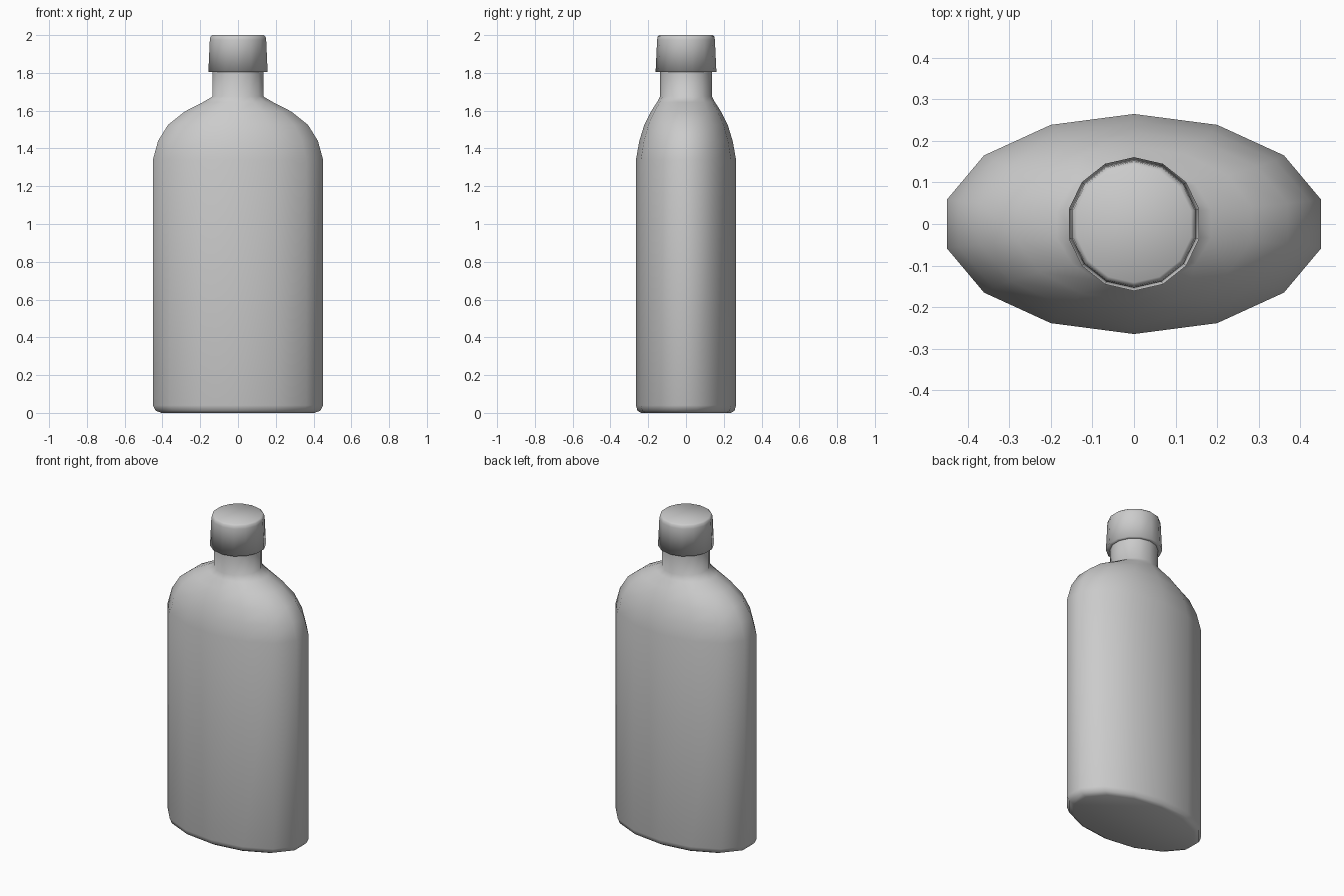
import bpy, bmesh, math

cube = bpy.data.objects.get("Cube")
if cube:
    bpy.data.objects.remove(cube, do_unlink=True)

SIDES = 14

grey = bpy.data.materials.new("plain grey")
grey.use_nodes = True
grey.diffuse_color = (0.6, 0.6, 0.6, 1)
grey.node_tree.nodes["Principled BSDF"].inputs["Base Color"].default_value = (0.6, 0.6, 0.6, 1)


def loft(name, profile, close_bottom=False, close_top=False):
    """Skin a stack of elliptical rings given as (x radius, y radius, height)."""
    bm = bmesh.new()
    rings = []
    for rx, ry, z in profile:
        ring = []
        for i in range(SIDES):
            a = math.pi / 2 + math.tau * i / SIDES
            ring.append(bm.verts.new((rx * math.cos(a), ry * math.sin(a), z)))
        rings.append(ring)
    for low, high in zip(rings, rings[1:]):
        for i in range(SIDES):
            j = (i + 1) % SIDES
            bm.faces.new((low[i], low[j], high[j], high[i]))
    if close_bottom:
        bm.faces.new(rings[0][::-1])
    if close_top:
        bm.faces.new(rings[-1])
    for face in bm.faces:
        face.smooth = True
    mesh = bpy.data.meshes.new(name)
    bm.to_mesh(mesh)
    bm.free()
    mesh.materials.append(grey)
    obj = bpy.data.objects.new(name, mesh)
    bpy.context.collection.objects.link(obj)
    return obj


# Oval body with rounded foot, curved shoulders and a round neck
loft("bottle_body", [
    (0.415, 0.238, 0.0),
    (0.448, 0.257, 0.012),
    (0.462, 0.265, 0.04),
    (0.462, 0.265, 1.34),
    (0.434, 0.247, 1.44),
    (0.38, 0.221, 1.525),
    (0.29, 0.186, 1.595),
    (0.19, 0.153, 1.645),
    (0.138, 0.138, 1.675),
    (0.138, 0.138, 1.81),
], close_bottom=True)

# Tapered cap with an underside lip and softened top edge
loft("cap", [(r, r, z) for r, z in [
    (0.136, 1.805),
    (0.161, 1.805),
    (0.153, 1.975),
    (0.150, 1.992),
    (0.141, 2.0),
]], close_top=True)
